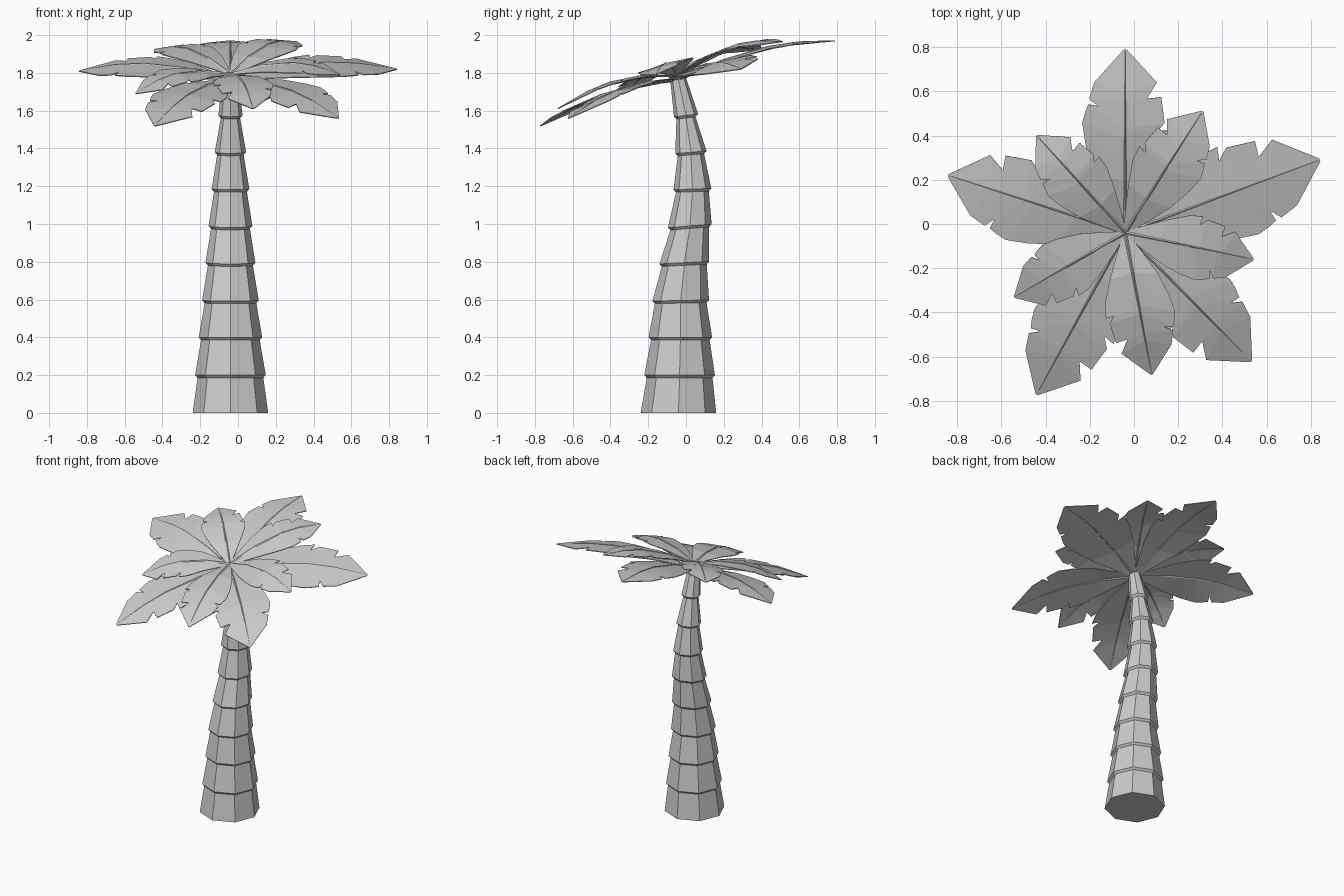
import bpy, bmesh, math
from mathutils import Vector

if "Cube" in bpy.data.objects:
    bpy.data.objects.remove(bpy.data.objects["Cube"])


def make_object(name, bm):
    bmesh.ops.recalc_face_normals(bm, faces=bm.faces)
    mesh = bpy.data.meshes.new(name)
    bm.to_mesh(mesh)
    bm.free()
    ob = bpy.data.objects.new(name, mesh)
    bpy.context.collection.objects.link(ob)
    return ob


def loft(bm, rings, sides):
    """Closed tube through rings of (centre, radius, u axis, v axis)."""
    loops = []
    for c, r, u, v in rings:
        angles = [2 * math.pi * i / sides for i in range(sides)]
        loops.append([bm.verts.new(c + r * (math.cos(a) * u + math.sin(a) * v)) for a in angles])
    for a, b in zip(loops, loops[1:]):
        for i in range(sides):
            j = (i + 1) % sides
            bm.faces.new((a[i], a[j], b[j], b[i]))
    bm.faces.new(loops[0][::-1])
    bm.faces.new(loops[-1])


# Trunk: octagonal stacked tapering segments with a small lip at each joint
# (y centre, z, lip radius, slope of the ring along y)
joints = [(-.04, 0, .20, 0), (-.034, .20, .187, 0), (-.03, .40, .168, 0),
          (-.028, .595, .15, .02), (-.009, .795, .132, .05), (.02, .99, .116, .08),
          (.034, 1.185, .10, -.03), (.026, 1.38, .083, -.08), (0, 1.575, .064, -.12),
          (-.042, 1.77, .042, -.18)]
rings = []
for i, (y, z, r, s) in enumerate(joints):
    c = Vector((-.04, y, z))
    u, v = Vector((1, 0, 0)), Vector((0, 1, -s if i > 5 else s)).normalized()
    if 0 < i < len(joints) - 1:
        rings.append((c - Vector((0, 0, .014)), r - .013, u, v))
    rings.append((c, r, u, v))
# rings past the bend tip towards the leaning crown
for i, (c, r, u, v) in enumerate(rings):
    rings[i] = (c, r, u, v)
bm = bmesh.new()
loft(bm, rings, 8)
make_object("trunk", bm)

# Leaf outlines as (fraction along leaf, fraction of half width), with torn notches
EDGE_A = [(0, .05), (.14, .36), (.30, .68), (.46, .95), (.56, 1.0), (.545, .72), (.60, .92),
          (.74, .84), (.73, .50), (.82, .74), (1, .03)]
EDGE_B = [(0, .05), (.14, .36), (.32, .72), (.48, .92), (.60, 1.0), (.66, .93), (.70, .86),
          (.69, .62), (.73, .84), (.82, .72), (1, .03)]
MID = [0, .13, .28, .43, .51, .54, .57, .68, .71, .76, 1]
CROWN_TILT = .28


def leaf(name, tip, z0, arch, flip):
    base = Vector((-.04, -.04, z0))
    span = Vector(tip) - base
    flat = Vector((span.x, span.y, 0))
    half = .21 * flat.length + .02
    side = Vector((-flat.y, flat.x, 0)).normalized()
    side.z = CROWN_TILT * side.y

    # Piecewise arch keeps broad flat facets along the blade
    knots = [(0, 0), (.28, .75), (.57, 1), (.76, .75), (1, 0)]

    def spine(t):
        for (a, ha), (b, hb) in zip(knots, knots[1:]):
            if t <= b:
                h = ha + (hb - ha) * (t - a) / (b - a)
                break
        return base + span * t + Vector((0, 0, arch * h))

    # Blade
    bm = bmesh.new()
    mid = [bm.verts.new(spine(t)) for t in MID]
    for sign, edge in ((1, EDGE_B if flip else EDGE_A), (-1, EDGE_A if flip else EDGE_B)):
        rim = [bm.verts.new(spine(t) + side * sign * w * half - Vector((0, 0, .06 * w * half)))
               for t, w in edge]
        for i in range(len(MID) - 1):
            quad = (mid[i], mid[i + 1], rim[i + 1], rim[i])
            bm.faces.new(quad if sign < 0 else quad[::-1])
    blade = make_object(name + "_blade", bm)
    mod = blade.modifiers.new("thickness", 'SOLIDIFY')
    mod.thickness = .005
    mod.offset = 0

    # Tapering centre rib
    bm = bmesh.new()
    u = side.normalized()
    loft(bm, [(spine(t), .010 - .007 * t, u, Vector((0, 0, 1)))
              for t in (0, .28, .57, .76, .99)], 4)
    make_object(name + "_rib", bm)


# Outer leaves
outer = [(-.04, .79, 1.97), (.84, .29, 1.82), (-.84, .22, 1.81),
         (-.44, -.77, 1.52), (.53, -.62, 1.56)]
for i, tip in enumerate(outer):
    leaf(f"outer_leaf_{i + 1}", tip, 1.765, .055, i % 2 == 0)

# Inner, shorter leaves on top
inner = [(.31, .51, 1.965), (-.44, .40, 1.925), (-.54, -.33, 1.69),
         (.08, -.68, 1.61), (.54, -.16, 1.79)]
for i, tip in enumerate(inner):
    leaf(f"inner_leaf_{i + 1}", tip, 1.79, .06, i % 2 == 1)
